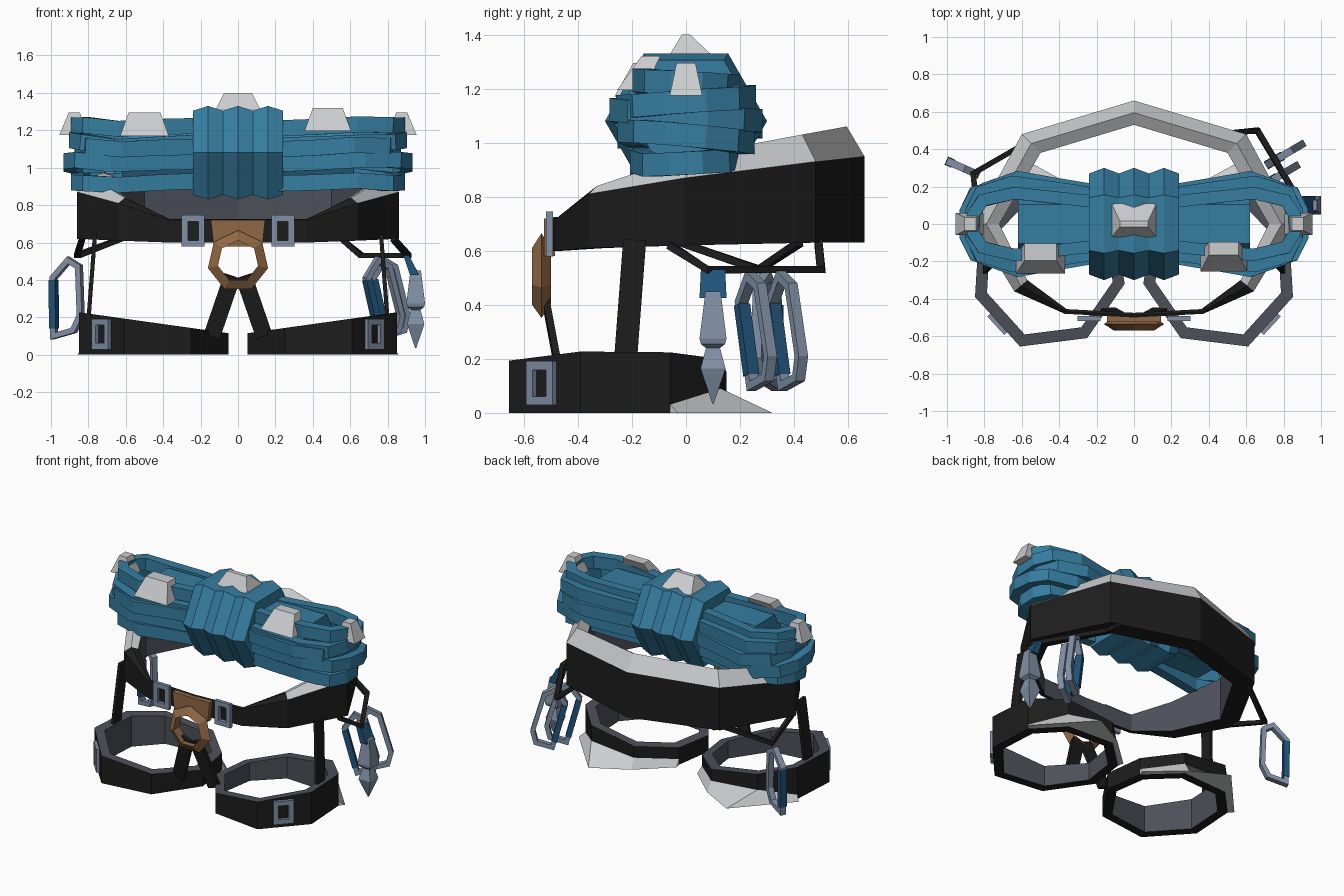
import bpy, bmesh, math
from mathutils import Vector as V

old = bpy.data.objects.get("Cube")
if old:
    bpy.data.objects.remove(old, do_unlink=True)


def material(name, r, g, b):
    m = bpy.data.materials.new(name)
    m.use_nodes = True
    m.diffuse_color = (r, g, b, 1)
    node = m.node_tree.nodes["Principled BSDF"]
    node.inputs["Base Color"].default_value = (r, g, b, 1)
    node.inputs["Roughness"].default_value = 0.8
    return m


BLACK = material("black webbing", .012, .012, .012)
LINING = material("grey lining", .075, .08, .1)
PALE = material("pale grey", .6, .61, .62)
BLUE = material("rope blue", .036, .205, .35)
METAL = material("steel", .22, .28, .38)
NAVY = material("dark blue", .014, .085, .19)
TAN = material("tan brown", .28, .14, .06)


def loft(name, rings, mats, closed=False):
    """Skin a list of equal sections; mats gives one material per section side."""
    bm = bmesh.new()
    rows = [[bm.verts.new(p) for p in ring] for ring in rings]
    n = len(rows[0])
    slots = list(dict.fromkeys(mats))
    pairs = list(zip(rows, rows[1:] + rows[:1]))
    for a, b in pairs if closed else pairs[:-1]:
        for i in range(n):
            j = (i + 1) % n
            f = bm.faces.new((a[i], a[j], b[j], b[i]))
            f.material_index = slots.index(mats[i % len(mats)])
    if not closed:
        bm.faces.new(rows[0])
        bm.faces.new(rows[-1])
    bmesh.ops.recalc_face_normals(bm, faces=bm.faces[:])
    me = bpy.data.meshes.new(name)
    bm.to_mesh(me)
    bm.free()
    for m in slots:
        me.materials.append(m)
    ob = bpy.data.objects.new(name, me)
    bpy.context.collection.objects.link(ob)
    return ob


def bar(name, path, w, h, mat, up=(0, 0, 1), closed=False):
    """Sweep a flat section with mitred corners: w across, h along up."""
    path, up, rings = [V(p) for p in path], V(up), []
    k = len(path)
    for i, p in enumerate(path):
        a = (p - path[i - 1]).normalized() if closed or i else None
        b = (path[(i + 1) % k] - p).normalized() if closed or i < k - 1 else None
        a, b = a or b, b or a
        t = (a + b).normalized()
        s = t.cross(up).normalized()
        u = s.cross(t) * (h / 2)
        s = s * (w / 2 / max(.6, t.dot(a)))
        rings.append([p + s + u, p - s + u, p - s - u, p + s - u])
    return loft(name, rings, [mat], closed)


def wedge(name, base, top, mat):
    """Frustum between two level rectangles given as x, y, z, width, depth."""
    def rect(x, y, z, w, d):
        return [(x + i * w / 2, y + j * d / 2, z) for i, j in ((-1, -1), (1, -1), (1, 1), (-1, 1))]
    return loft(name, [rect(*base), rect(*top)], [mat])


def frame(name, centre, across, w, h):
    """Rectangular buckle frame standing upright."""
    c, a, z = V(centre), V(across).normalized() * (w / 2), V((0, 0, h / 2))
    bar(name, [c - a - z, c + a - z, c + a + z, c - a + z], .033, .025, METAL,
        up=a.cross(z).normalized(), closed=True)


# Waist belt: outer x, y, inner x, y, outer top, ridge top, inner top, bottom
belt = [(0, .66, 0, .53, .95, 1.06, 1.02, .63),
        (.6, .48, .5, .38, .93, 1.03, .99, .63),
        (.86, .0, .72, .0, .87, .95, .92, .62),
        (.64, -.36, .57, -.3, .81, .84, .825, .61),
        (.37, -.48, .36, -.455, .72, .725, .72, .6),
        (0, -.5, 0, -.475, .72, .725, .72, .6)]


def belt_ring(q, s):
    ox, oy, ix, iy, zo, zr, zi, zb = q
    return [(s * ox, oy, zb), (s * ox, oy, zo), (s * (ox + ix) / 2, (oy + iy) / 2, zr),
            (s * ix, iy, zi), (s * ix, iy, zb)]


waist = loft("waist_belt", [belt_ring(q, 1) for q in belt] + [belt_ring(q, -1) for q in belt[-2:0:-1]],
             [BLACK, PALE, PALE, LINING, BLACK], True)
# The padding stops short of the front webbing
for face in waist.data.polygons:
    if face.material_index == 1 and face.center.y < -.36:
        face.material_index = 0

# Leg loops with pads, risers and buckles
leg = [(.85, -.39), (.61, -.655), (.25, -.61), (.05, -.32),
       (.09, -.05), (.3, .15), (.65, .13), (.83, -.06)]
mid = V((.45, -.25))
for s, side in ((1, "left"), (-1, "right")):
    rings = []
    for p in leg:
        inner = mid + (V(p) - mid) * .84
        zt, zi = [.115 + .14 * (x - .05) for x in (p[0], inner.x)]
        rings.append([(s * p[0], p[1], 0), (s * p[0], p[1], zt),
                      (s * inner.x, inner.y, zi), (s * inner.x, inner.y, 0)])
    loft(side + "_leg_loop", rings, [BLACK, LINING, LINING, BLACK], True)

    flare = [(.08, -.01), (.3, .19), (.54, .32), (.86, -.03)]
    heights = [.04, .07, .09, .03]
    loft(side + "_leg_pad", [[(s * a[0], a[1], h), (s * a[0], a[1], 0), (s * b[0], b[1], 0)]
                             for a, b, h in zip(leg[4:], flare, heights)], [PALE])

    bar(side + "_outer_riser", [(s * .765, -.19, .64), (s * .8, -.225, .18)], .022, .085, BLACK,
        up=(0, 1, 0))
    bar(side + "_front_riser", [(s * .03, -.52, .42), (s * .14, -.46, .1)], .09, .025, BLACK,
        up=(0, 1, 0))
    frame(side + "_belt_buckle", (s * .24, -.505, .662), (1, 0, 0), .09, .135)
    frame(side + "_leg_buckle", (s * .73, -.535, .11), (.24, s * .26, 0), .1, .13)

# Tie-in plate and seven-sided ring with a wedge section
wedge("tie_in_plate", (0, -.505, .58, .26, .04), (0, -.505, .72, .29, .04), TAN)
loft("tie_in_ring", [[(r * math.sin(a), y, .5 + r * math.cos(a))
                      for r, y in ((.165, -.535), (.11, -.57), (.11, -.5))]
                     for a in (i * math.tau / 7 for i in range(7))], [TAN], True)


# Rope: corrugated centre wrap and core
def hexagon(x, k, ry, rz):
    return [(x, y * ry * k, 1.08 + z * rz * k) for y, z in
            ((-1, 0), (-.52, 1), (.52, 1), (1, 0), (.52, -1), (-.52, -1))]


loft("rope_wrap", [hexagon(.08 * i, .9 if i % 2 else 1, .3, .25) for i in range(-3, 4)], [BLUE])
loft("rope_core", [hexagon(x, 1, .2, .15) for x in (-.62, 0, .62)], [BLUE])

# Rope: stacked side loops, each with height, half depth, reach, end drop, slant
strands = [(.93, .175, .86, -.005, .06), (1.01, .22, .9, .015, -.1), (1.09, .25, .84, .01, -.08),
           (1.14, .225, .87, .01, .08), (1.21, .165, .86, .01, -.06)]
for s, side in ((1, "left"), (-1, "right")):
    for i, (z, r, reach, drop, slant) in enumerate(strands):
        half = [(.1, .65 * r, z - s * .01), (.42, .86 * r, z), (reach - .22, r, z + s * .012),
                (reach - .05, .76 * r, z + drop), (reach, .3 * r, z + drop * 1.2)]
        path = [(s * x, y, h + slant * y) for x, y, h in half]
        path += [(s * x, -y, h - slant * y) for x, y, h in half[::-1]]
        bar(f"{side}_rope_loop_{i + 1}", path, .065, .085, BLUE)

# Pale tabs on the rope
wedge("top_tab", (0, .02, 1.31, .24, .18), (0, 0, 1.4, .15, .03), PALE)
wedge("right_front_tab", (-.5, -.215, 1.17, .26, .1), (-.5, -.15, 1.295, .17, .09), PALE)
wedge("left_front_tab", (.48, -.205, 1.195, .25, .1), (.48, -.13, 1.32, .16, .07), PALE)
for s, side in ((1, "left"), (-1, "right")):
    wedge(side + "_end_tab", (s * .88, 0, 1.175, .15, .12), (s * .875, 0, 1.295, .06, .07), PALE)

# Gear loops under the belt
bar("left_gear_loop", [(.54, .49, .63), (.66, .5, .53), (.91, .08, .53), (.83, -.06, .62)],
    .028, .028, BLACK)
bar("right_gear_loop", [(-.6, .42, .63), (-.86, .27, .53), (-.83, -.02, .63)], .028, .028, BLACK)


# Carabiners: upright rings, leaning by tilt, with a coloured gate on one side
def carabiner(name, x, y, dx, dy, tilt):
    d = V((dx, dy, 0)).normalized()
    n = d.cross(V((0, 0, 1)))
    at = lambda u, z: V((x, y, z)) + d * (u + tilt * (z - .3))
    shape = [(.085, .1), (.09, .41), (.0, .505), (-.06, .47), (-.07, .21), (-.03, .13)]
    bar(name, [at(u, z) for u, z in shape], .03, .04, METAL, up=n, closed=True)
    bar(name + "_gate", [at(.086, .14), at(.089, .4)], .038, .048, NAVY, up=n)


carabiner("left_carabiner_front", .79, .265, -.85, -.5, .25)
carabiner("left_carabiner_back", .82, .38, -.85, -.5, .25)
carabiner("right_carabiner", -.905, .295, -.9, .4, 0)

# Hanging spike with its sling
wedge("spike_sling", (.945, .1, .425, .05, .1), (.9, .1, .53, .03, .09), NAVY)
profile = [(.45, .028), (.275, .05), (.255, .045), (.24, .026), (.165, .046), (.145, .04), (.035, .003)]
loft("hanging_spike", [[(.95 + r * i, .1 + r * j, z) for i, j in ((-1, -1), (1, -1), (1, 1), (-1, 1))]
                       for z, r in profile], [METAL])
